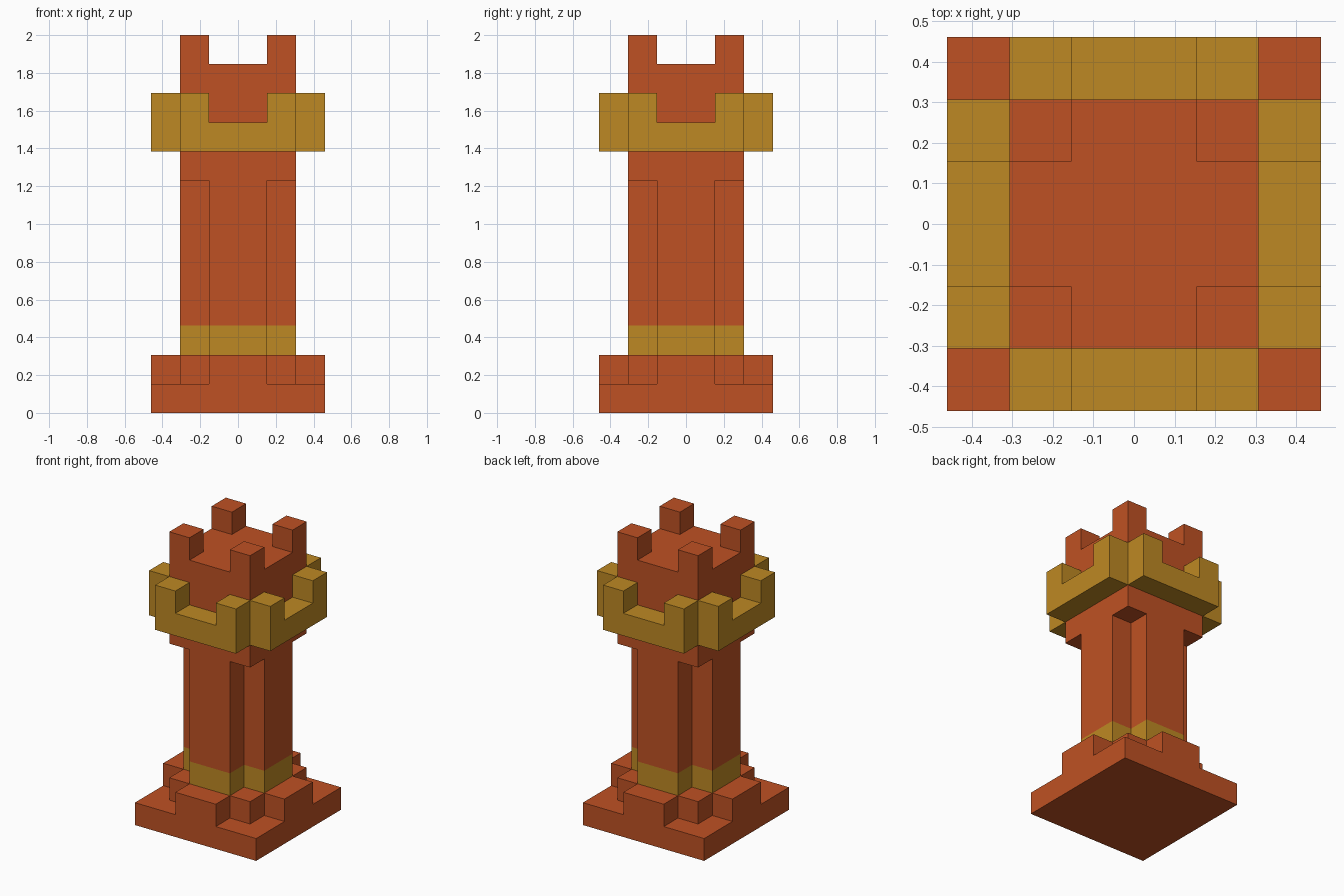
import bpy, bmesh, math
from mathutils import Matrix, Vector

cube = bpy.data.objects.get("Cube")
if cube:
    bpy.data.objects.remove(cube, do_unlink=True)

U = 2 / 13  # one block


def material(name, rgb):
    m = bpy.data.materials.new(name)
    m.use_nodes = True
    m.diffuse_color = (*rgb, 1)
    m.node_tree.nodes["Principled BSDF"].inputs["Base Color"].default_value = (*rgb, 1)
    return m


BRICK = material("brick red", (0.521, 0.083, 0.017))
GOLD = material("gold", (0.515, 0.25, 0.017))


def four_fold(quarter):
    """Repeat a quarter outline around the centre."""
    pts = list(quarter)
    for _ in range(3):
        quarter = [(-y, x) for x, y in quarter]
        pts += quarter
    return pts


def prism(bm, outline, levels):
    """Capped wall through the given heights, in blocks."""
    rings = [[bm.verts.new((x * U, y * U, z * U)) for x, y in outline] for z in levels]
    n = len(outline)
    for low, high in zip(rings, rings[1:]):
        for i in range(n):
            j = (i + 1) % n
            bm.faces.new((low[i], low[j], high[j], high[i]))
    bm.faces.new(rings[0][::-1])
    bm.faces.new(rings[-1])


def finish(name, bm, mats):
    bmesh.ops.recalc_face_normals(bm, faces=bm.faces)
    mesh = bpy.data.meshes.new(name)
    bm.to_mesh(mesh)
    bm.free()
    for m in mats:
        mesh.materials.append(m)
    obj = bpy.data.objects.new(name, mesh)
    bpy.context.collection.objects.link(obj)
    return obj


def block_part(name, quarter, levels, mat):
    bm = bmesh.new()
    prism(bm, four_fold(quarter), levels)
    return finish(name, bm, [mat])


# Stepped foot
block_part("base_plate", [(3, 3)], (0, 1), BRICK)
block_part("base_step", [(3, 1), (2, 1), (2, 2), (1, 2), (1, 3)], (1, 2), BRICK)

# Cross-shaped shaft with a gold band at its foot
bm = bmesh.new()
prism(bm, four_fold([(2, 1), (1, 1), (1, 2)]), (2, 3, 8))
for f in bm.faces:
    f.material_index = 1 if f.calc_center_median().z < 3 * U else 0
finish("shaft", bm, [BRICK, GOLD])

# Square head with a merlon on each corner
block_part("head", [(2, 2)], (8, 12), BRICK)
bm = bmesh.new()
for sx in (-1, 1):
    for sy in (-1, 1):
        prism(bm, [(sx * a, sy * b) for a, b in ((1, 1), (2, 1), (2, 2), (1, 2))], (12, 13))
finish("corner_merlons", bm, [BRICK])

# Notched gold balcony on each side
notched = [(-2, 9), (2, 9), (2, 11), (1, 11), (1, 10), (-1, 10), (-1, 11), (-2, 11)]
for k, side in enumerate(("front", "left", "back", "right")):
    bm = bmesh.new()
    prism(bm, notched, (2, 3))
    # Stand the profile upright on the front, then turn it to its side
    turn = Matrix.Rotation(k * math.pi / 2, 4, "Z") @ Matrix.Rotation(math.pi / 2, 4, "X")
    bmesh.ops.transform(bm, matrix=turn, verts=bm.verts)
    finish(side + "_balcony", bm, [GOLD])
